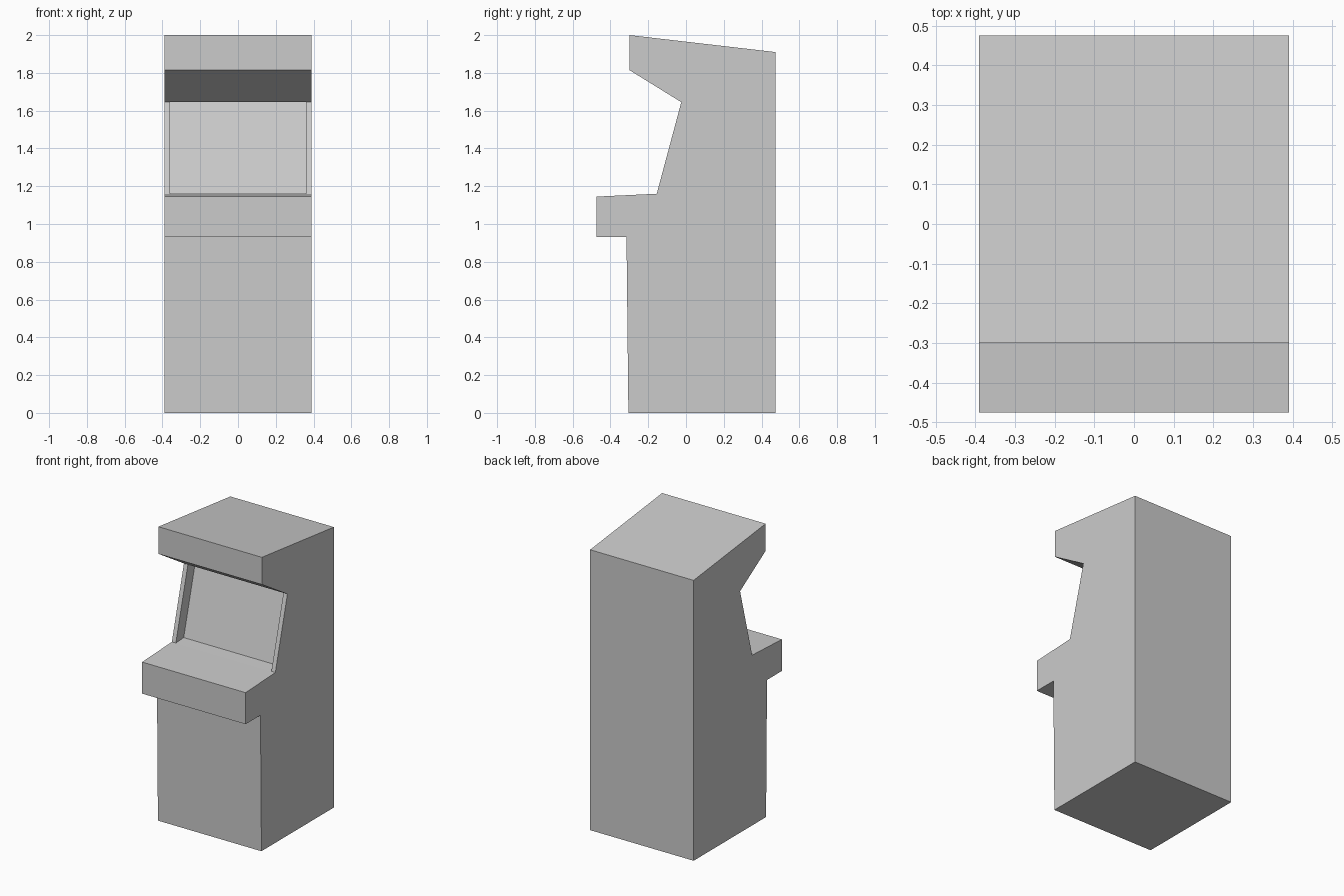
import bpy
import bmesh
from mathutils import Vector

if "Cube" in bpy.data.objects:
    bpy.data.objects.remove(bpy.data.objects["Cube"])

HALF_W = 0.39      # half width of the cabinet
HALF_SCREEN = 0.36  # half width of the screen recess

# side outline as (y, z), starting at the lower front corner
PROFILE = [
    (-0.305, 0.0), (0.475, 0.0), (0.475, 1.91), (-0.30, 2.0),
    (-0.30, 1.815), (-0.025, 1.645), (-0.155, 1.16),
    (-0.475, 1.145), (-0.475, 0.93), (-0.315, 0.93),
]

bm = bmesh.new()

# cabinet body: outline extruded across the width
left = [bm.verts.new((-HALF_W, y, z)) for y, z in PROFILE]
right = [bm.verts.new((HALF_W, y, z)) for y, z in PROFILE]
bm.faces.new(left)
bm.faces.new(right)
for i in range(len(PROFILE)):
    j = (i + 1) % len(PROFILE)
    bm.faces.new((left[i], left[j], right[j], right[i]))
bmesh.ops.recalc_face_normals(bm, faces=bm.faces[:])


def screen_faces():
    bm.normal_update()
    return [f for f in bm.faces
            if f.normal.y < -0.9 and 1.3 < f.calc_center_median().z < 1.5]


# side lips: split only the screen face near both edges
for x in (-HALF_SCREEN, HALF_SCREEN):
    faces = screen_faces()
    edges = list({e for f in faces for e in f.edges})
    verts = list({v for f in faces for v in f.verts})
    bmesh.ops.bisect_plane(bm, geom=faces + edges + verts, dist=1e-5,
                           plane_co=(x, 0, 0), plane_no=(1, 0, 0))

# screen: push the middle face back into the body
screen = min(screen_faces(), key=lambda f: abs(f.calc_center_median().x))
result = bmesh.ops.extrude_face_region(bm, geom=[screen])
moved = [g for g in result["geom"] if isinstance(g, bmesh.types.BMVert)]
bmesh.ops.translate(bm, verts=moved, vec=Vector((0, 0.085, 0.005)))
if screen.is_valid:
    bm.faces.remove(screen)
bmesh.ops.recalc_face_normals(bm, faces=bm.faces[:])

mesh = bpy.data.meshes.new("arcade_cabinet")
bm.to_mesh(mesh)
bm.free()
bpy.context.collection.objects.link(bpy.data.objects.new("arcade_cabinet", mesh))
